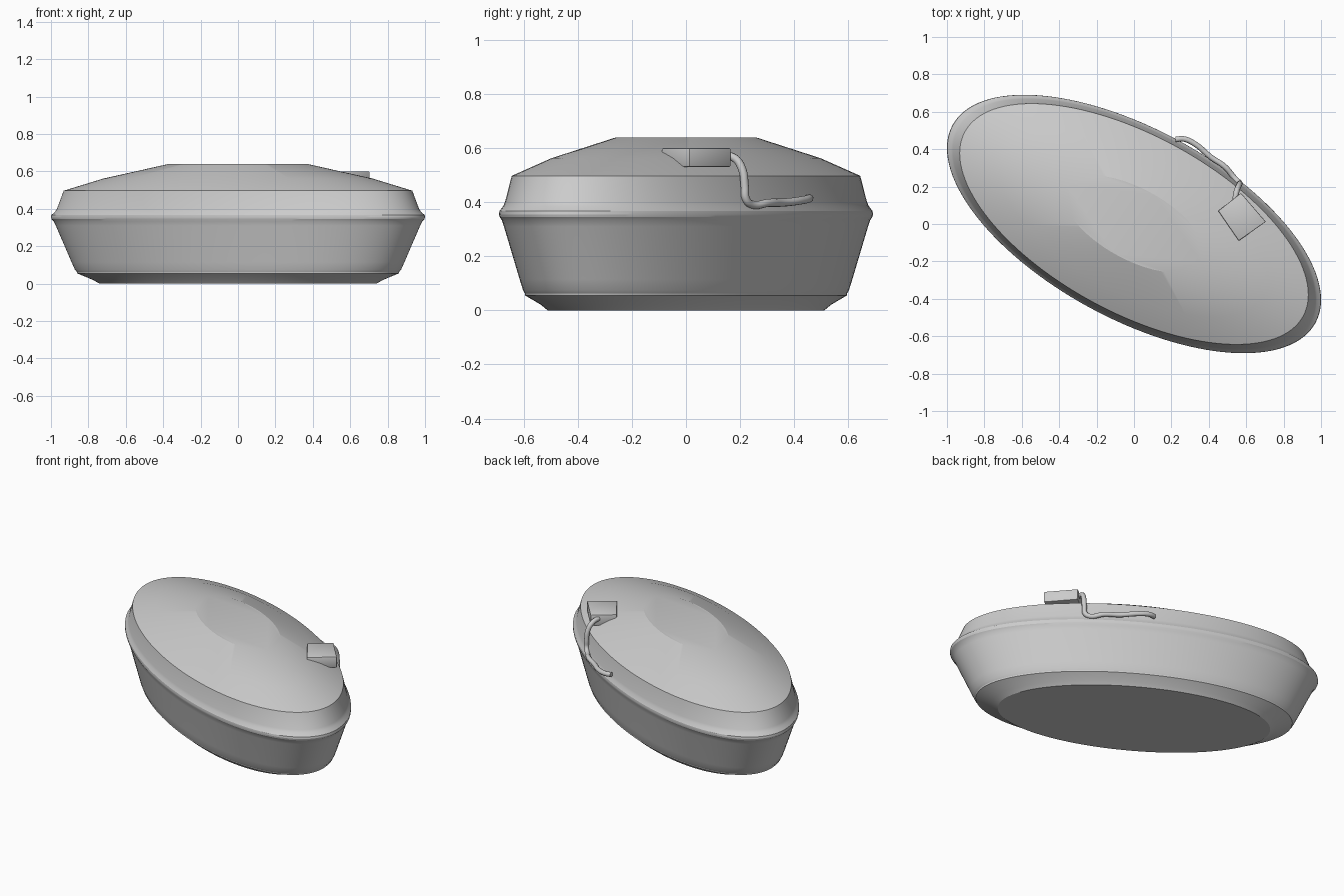
import bpy, bmesh, math
from mathutils import Matrix, Vector

if "Cube" in bpy.data.objects:
    bpy.data.objects.remove(bpy.data.objects["Cube"])

A, B, TURN = 1.105, 0.506, math.radians(-28.6)   # oval half axes and heading
SEG = 128


def finish(bm, name, angle=20):
    bmesh.ops.recalc_face_normals(bm, faces=bm.faces)
    me = bpy.data.meshes.new(name)
    bm.to_mesh(me)
    bm.free()
    ob = bpy.data.objects.new(name, me)
    bpy.context.collection.objects.link(ob)
    bpy.ops.object.select_all(action='DESELECT')
    ob.select_set(True)
    bpy.context.view_layer.objects.active = ob
    bpy.ops.object.shade_smooth_by_angle(angle=math.radians(angle))
    return ob


def oval_shell(name, profile, cap_first=False, cap_last=False):
    """Stack scaled ovals given as (scale, z) and skin them."""
    bm = bmesh.new()
    rot = Matrix.Rotation(TURN, 3, 'Z')
    rings = []
    for s, z in profile:
        ring = []
        for i in range(SEG):
            t = 2 * math.pi * i / SEG
            ring.append(bm.verts.new(rot @ Vector((A * s * math.cos(t), B * s * math.sin(t), z))))
        rings.append(ring)
    for lo, hi in zip(rings, rings[1:]):
        for i in range(SEG):
            j = (i + 1) % SEG
            bm.faces.new((lo[i], lo[j], hi[j], hi[i]))
    if cap_first:
        bm.faces.new(rings[0][::-1])
    if cap_last:
        bm.faces.new(rings[-1])
    return finish(bm, name)


# Foot, tapered bowl and lid
oval_shell("foot", [(0.74, 0), (0.775, 0.02), (0.86, 0.055), (0.862, 0.063)], cap_first=True)
oval_shell("bowl", [(0.862, 0.063), (0.872, 0.075), (0.89, 0.115), (0.974, 0.31),
                    (0.985, 0.333), (0.997, 0.345), (1.0, 0.355), (0.998, 0.367)])
oval_shell("lid", [(0.998, 0.367), (0.978, 0.385), (0.968, 0.40), (0.932, 0.497),
                   (0.72, 0.562), (0.375, 0.639)], cap_last=True)

# Small block half sunk into the lid
bm = bmesh.new()
corners = [(0.572, 0.166), (0.45, 0.07), (0.56, -0.09), (0.705, 0.012)]
low = [bm.verts.new((x, y, 0.53)) for x, y in corners]
high = [bm.verts.new((x, y, 0.6)) for x, y in corners]
bm.faces.new(low[::-1])
bm.faces.new(high)
for i in range(4):
    j = (i + 1) % 4
    bm.faces.new((low[i], low[j], high[j], high[i]))
bmesh.ops.bevel(bm, geom=bm.edges[:], offset=0.005, segments=2, affect='EDGES', profile=0.5)
finish(bm, "block", 30)

# Cord hanging from the block and trailing along the side
path = [(0.54, 0.13, 0.575), (0.55, 0.18, 0.562), (0.562, 0.208, 0.52), (0.565, 0.217, 0.46),
        (0.562, 0.222, 0.41), (0.54, 0.243, 0.391), (0.487, 0.305, 0.397), (0.41, 0.358, 0.398),
        (0.33, 0.425, 0.406), (0.265, 0.455, 0.413), (0.222, 0.452, 0.415)]
cu = bpy.data.curves.new("cord", 'CURVE')
cu.dimensions = '3D'
cu.bevel_depth = 0.015
cu.bevel_resolution = 3
cu.resolution_u = 6
cu.use_fill_caps = True
sp = cu.splines.new('BEZIER')
sp.bezier_points.add(len(path) - 1)
for p, co in zip(sp.bezier_points, path):
    p.co = co
    p.handle_left_type = p.handle_right_type = 'AUTO'
cord = bpy.data.objects.new("cord", cu)
bpy.context.collection.objects.link(cord)
